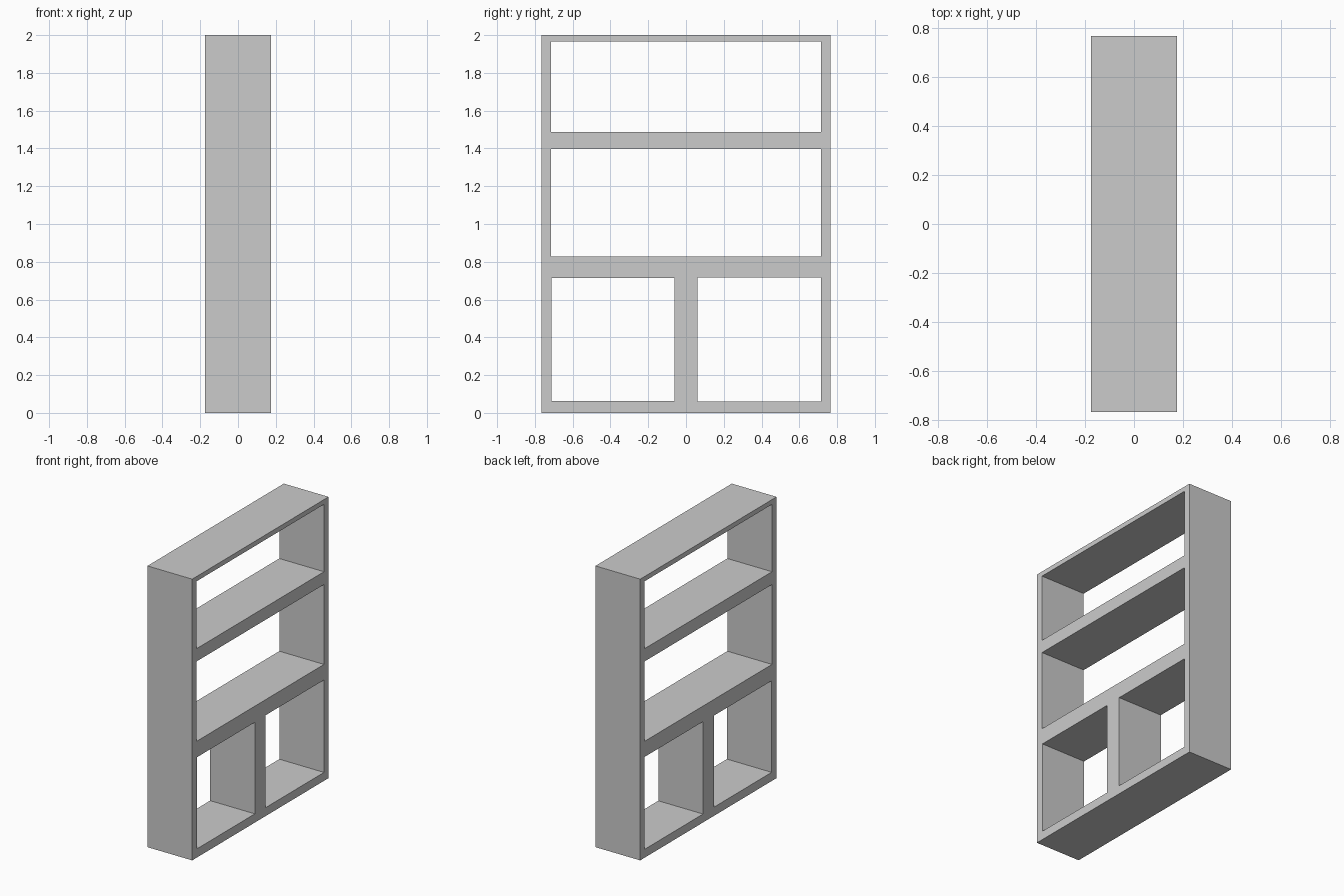
import bpy
import bmesh
from math import radians

if "Cube" in bpy.data.objects:
    bpy.data.objects.remove(bpy.data.objects["Cube"])

HALF_DEPTH = 0.176

# Outline and openings as (y0, z0, y1, z1) in the side view
outer = (-0.766, 0.0, 0.766, 2.0)
openings = [
    (-0.715, 1.487, 0.715, 1.966),   # top shelf bay
    (-0.715, 0.828, 0.715, 1.396),   # middle shelf bay
    (-0.711, 0.062, -0.062, 0.713),  # lower left cubby
    (0.060, 0.060, 0.715, 0.717),    # lower right cubby
]


def add_rect(curve, y0, z0, y1, z1):
    spline = curve.splines.new('POLY')
    spline.points.add(3)
    for p, (a, b) in zip(spline.points, [(y0, z0), (y1, z0), (y1, z1), (y0, z1)]):
        p.co = (a, b, 0, 1)
    spline.use_cyclic_u = True


# Bookcase frame: filled profile with holes, extruded through its depth
profile = bpy.data.curves.new("bookcase_profile", 'CURVE')
profile.dimensions = '2D'
profile.fill_mode = 'BOTH'
profile.extrude = HALF_DEPTH
for rect in [outer] + openings:
    add_rect(profile, *rect)

frame = bpy.data.objects.new("bookcase_frame", profile)
bpy.context.collection.objects.link(frame)
frame.rotation_euler = (radians(90), 0, radians(90))
bpy.context.view_layer.objects.active = frame
frame.select_set(True)
bpy.ops.object.convert(target='MESH')
frame = bpy.context.object
bpy.ops.object.transform_apply(location=False, rotation=True, scale=False)

# Weld the caps to the sides and clean up
bm = bmesh.new()
bm.from_mesh(frame.data)
bmesh.ops.remove_doubles(bm, verts=bm.verts, dist=0.0005)
bmesh.ops.recalc_face_normals(bm, faces=bm.faces)
for f in bm.faces:
    f.smooth = False
bm.to_mesh(frame.data)
bm.free()
